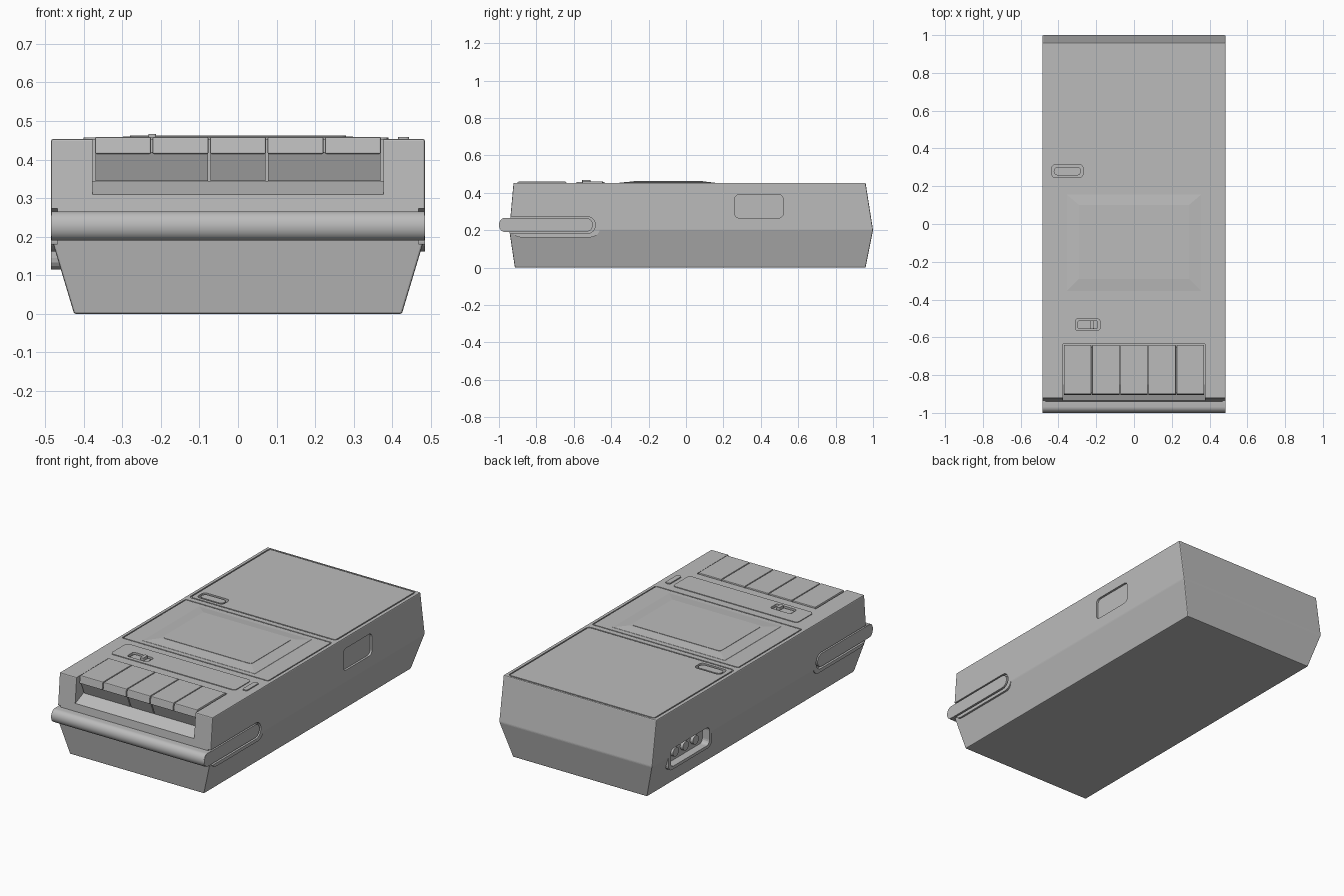
import bpy, bmesh, math

if "Cube" in bpy.data.objects:
    bpy.data.objects.remove(bpy.data.objects["Cube"], do_unlink=True)

grey = bpy.data.materials.new("plain_grey")
grey.use_nodes = True
grey.diffuse_color = (0.5, 0.5, 0.5, 1)
for node in grey.node_tree.nodes:
    if node.type == "BSDF_PRINCIPLED":
        node.inputs["Base Color"].default_value = (0.5, 0.5, 0.5, 1)

TOP = 0.453
SIDE = 0.485


def finish(name, bm, bevel=0, smooth=False):
    """Turn a bmesh into a named object."""
    bmesh.ops.recalc_face_normals(bm, faces=bm.faces)
    if bevel:
        bmesh.ops.bevel(bm, geom=bm.edges[:], offset=bevel, segments=2,
                        profile=0.5, affect="EDGES")
    mesh = bpy.data.meshes.new(name)
    bm.to_mesh(mesh)
    bm.free()
    mesh.materials.append(grey)
    obj = bpy.data.objects.new(name, mesh)
    bpy.context.collection.objects.link(obj)
    if smooth:
        bpy.ops.object.select_all(action="DESELECT")
        obj.select_set(True)
        bpy.context.view_layer.objects.active = obj
        bpy.ops.object.shade_smooth_by_angle(angle=math.radians(35))
    return obj


def place(axis, u, v, a):
    return (a, u, v) if axis == "x" else (u, v, a)


def prism(name, outline, axis, a, b, bevel=0, smooth=False):
    """Extrude an outline along x (outline in y, z) or z (outline in x, y)."""
    bm = bmesh.new()
    ends = [[bm.verts.new(place(axis, u, v, h)) for u, v in outline] for h in (a, b)]
    for end in ends:
        bm.faces.new(end)
    for i in range(len(outline)):
        j = (i + 1) % len(outline)
        bm.faces.new((ends[0][i], ends[0][j], ends[1][j], ends[1][i]))
    return finish(name, bm, bevel, smooth)


def loft(name, sections, bevel=0):
    """Stack rectangles given as (x half width, y front, y back, z)."""
    bm = bmesh.new()
    rings = [[bm.verts.new(p) for p in ((-w, f, z), (w, f, z), (w, k, z), (-w, k, z))]
             for w, f, k, z in sections]
    bm.faces.new(rings[0])
    bm.faces.new(rings[-1])
    for low, high in zip(rings, rings[1:]):
        for i in range(4):
            j = (i + 1) % 4
            bm.faces.new((low[i], low[j], high[j], high[i]))
    return finish(name, bm, bevel)


def rounded(u0, u1, v0, v1, r, n=4):
    """Rounded rectangle outline."""
    points = []
    corners = ((u1 - r, v1 - r), (u0 + r, v1 - r), (u0 + r, v0 + r), (u1 - r, v0 + r))
    for k, (cu, cv) in enumerate(corners):
        for i in range(n + 1):
            t = math.pi / 2 * (k + i / n)
            points.append((cu + r * math.cos(t), cv + r * math.sin(t)))
    return points


def ring(name, u0, u1, v0, v1, r, width, a, b):
    """Rounded rectangular frame standing along z."""
    bm = bmesh.new()
    loops = []
    for d in (0, width):
        outline = rounded(u0 + d, u1 - d, v0 + d, v1 - d, r - d)
        loops += [[bm.verts.new((u, v, h)) for u, v in outline] for h in (a, b)]
    order = (loops[0], loops[1], loops[3], loops[2])
    for k in range(4):
        p, q = order[k], order[(k + 1) % 4]
        for i in range(len(p)):
            j = (i + 1) % len(p)
            bm.faces.new((p[i], p[j], q[j], q[i]))
    return finish(name, bm)


def combine(target, tool, operation="DIFFERENCE"):
    """Apply a boolean and discard the tool."""
    tool.hide_render = True
    mod = target.modifiers.new("cut", "BOOLEAN")
    mod.operation = operation
    mod.solver = "EXACT"
    mod.object = tool
    bpy.ops.object.select_all(action="DESELECT")
    target.select_set(True)
    bpy.context.view_layer.objects.active = target
    bpy.ops.object.modifier_apply(modifier=mod.name)
    bpy.data.objects.remove(tool, do_unlink=True)


# Main case, widest at the seam
case = loft("case", [(0.425, -0.915, 0.96, 0), (SIDE, -0.945, 1, 0.2),
                     (SIDE, -0.922, 0.96, TOP)], bevel=0.005)

# Raised housings around the handle arms and the sockets
for s in (-1, 1):
    boss = prism("arm_housing", rounded(-0.935, -0.46, 0.162, 0.275, 0.05, 6),
                 "x", s * 0.43, s * 0.4847)
    combine(case, boss, "UNION")
combine(case, prism("socket_housing", rounded(0.46, 0.85, 0.115, 0.25, 0.03),
                    "x", -0.4847, -0.42), "UNION")

# Recesses in the sides
for s in (-1, 1):
    combine(case, prism("arm_slot", rounded(-1.1, -0.485, 0.181, 0.273, 0.045, 6),
                        "x", s * 0.468, s * 0.52))
combine(case, prism("socket_recess", rounded(0.48, 0.83, 0.132, 0.235, 0.025),
                    "x", -0.52, -0.44))
combine(case, prism("side_recess", rounded(0.26, 0.52, 0.265, 0.39, 0.025),
                    "x", 0.473, 0.52))

# Key well with a sloping front sill
well = [(-0.636, 0.5), (-0.636, 0.345), (-0.85, 0.345), (-0.932, 0.31),
        (-1, 0.3), (-1, 0.5)]
combine(case, prism("key_well", well, "x", -0.377, 0.377))

# Panel seams and latch recess on the top
combine(case, ring("grille_seam", -0.465, 0.465, 0.22, 0.95, 0.02, 0.007, TOP - 0.007, 0.5))
combine(case, ring("door_seam", -0.465, 0.465, -0.39, 0.19, 0.012, 0.006, TOP - 0.006, 0.5))
combine(case, prism("latch_recess", rounded(-0.435, -0.27, 0.245, 0.315, 0.02),
                    "z", TOP - 0.02, 0.5))

# Latch button
prism("latch_button", rounded(-0.425, -0.28, 0.257, 0.303, 0.022), "z",
      TOP - 0.03, TOP - 0.002, smooth=True)

# Cassette door bulge and its window
loft("door_bulge", [(0.36, -0.36, 0.16, TOP - 0.004), (0.355, -0.355, 0.155, TOP + 0.001),
                    (0.29, -0.29, 0.1, TOP + 0.007)])
prism("door_window", rounded(-0.28, 0.28, -0.28, 0.09, 0.015), "z", TOP, TOP + 0.009)

# Control strip with a sliding switch
strip = prism("control_strip", rounded(-0.40, 0.39, -0.585, -0.435, 0.02), "z",
              TOP - 0.003, TOP + 0.004)
slot = rounded(-0.31, -0.18, -0.563, -0.503, 0.012)
combine(case, prism("switch_slot", slot, "z", TOP - 0.015, 0.5))
combine(strip, prism("switch_slot", slot, "z", 0.4, 0.5))
prism("switch_base", rounded(-0.3, -0.19, -0.555, -0.511, 0.01), "z", TOP - 0.02, TOP - 0.003)
prism("switch_knob", rounded(-0.232, -0.212, -0.555, -0.511, 0.006), "z",
      TOP - 0.01, TOP + 0.014)

# Volume wheel edge
prism("volume_wheel", rounded(0.415, 0.444, -0.555, -0.445, 0.008), "z",
      TOP - 0.01, TOP + 0.006)

# Five keys
edges = [-0.373 + 0.1492 * i for i in range(6)]
for i in range(5):
    key = [(-0.64, 0.415), (-0.64, 0.459), (-0.9, 0.459), (-0.907, 0.415)]
    prism(f"key_{i + 1}", key, "x", edges[i] + 0.002, edges[i + 1] - 0.002, bevel=0.004)

# Slanted skirts under the keys
for i, (a, b) in enumerate(((0, 2), (2, 3), (3, 5))):
    skirt = [(-0.65, 0.344), (-0.65, 0.42), (-0.895, 0.42), (-0.865, 0.344)]
    prism(f"key_skirt_{i + 1}", skirt, "x", edges[a] + 0.003, edges[b] - 0.003)

# Carrying handle: front bar and two side arms
bar = [(-0.93, 0.266), (-0.93, 0.19)]
for i in range(13):
    t = math.pi * i / 12
    bar.append((-0.968 - 0.032 * math.sin(t), 0.228 - 0.038 * math.cos(t)))
prism("handle_bar", bar, "x", -0.484, 0.484, smooth=True)
for s, side in ((-1, "right"), (1, "left")):
    prism(f"handle_arm_{side}", rounded(-0.998, -0.498, 0.191, 0.265, 0.0365, 6),
          "x", s * 0.45, s * 0.485, smooth=True)

# Sockets in the side recess
for i in range(3):
    y = 0.565 + 0.09 * i
    prism(f"socket_{i + 1}", rounded(y - 0.026, y + 0.026, 0.157, 0.209, 0.0259, 5),
          "x", -0.458, -0.435, smooth=True)
